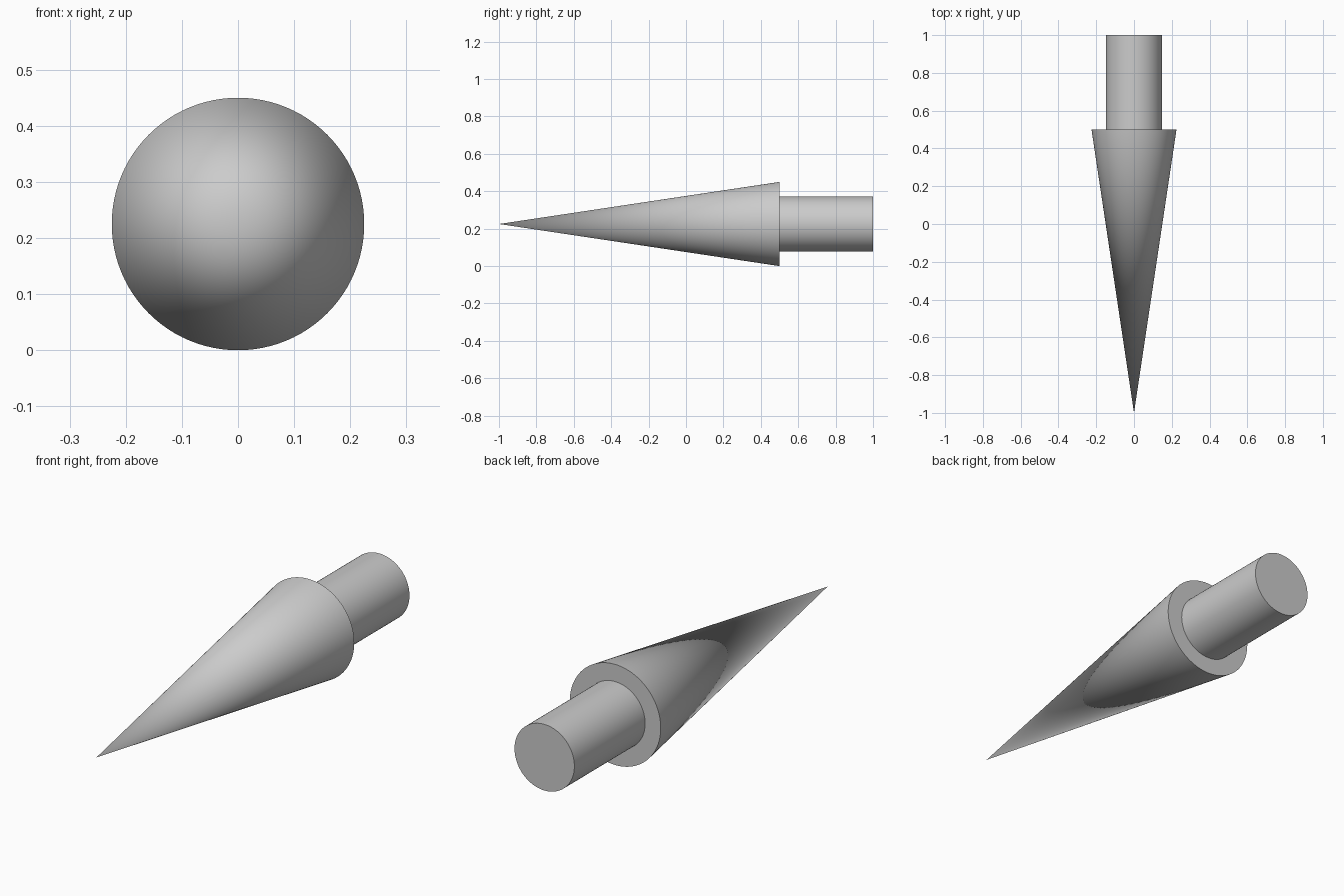
import bpy
import math

if "Cube" in bpy.data.objects:
    bpy.data.objects.remove(bpy.data.objects["Cube"])

SIDES = 96
AXIS_Z = 0.225  # height of the shared long axis


def turned_part(name, r_back, r_front, y_front, y_back):
    """Round part lying along y, tapering from its back to its front radius."""
    bpy.ops.mesh.primitive_cone_add(
        vertices=SIDES, radius1=r_back, radius2=r_front, depth=y_back - y_front,
        location=(0, (y_front + y_back) / 2, AXIS_Z),
        rotation=(math.radians(90), 0, 0))
    part = bpy.context.object
    part.name = name
    bpy.ops.object.shade_smooth_by_angle(angle=math.radians(30))
    return part


# Long pointed tip with a single smooth apex facing the front
turned_part("pointed_tip", 0.225, 0.0, -1.0, 0.5)

# Shank, set slightly into the flat back of the tip
turned_part("shank", 0.148, 0.148, 0.45, 1.0)
